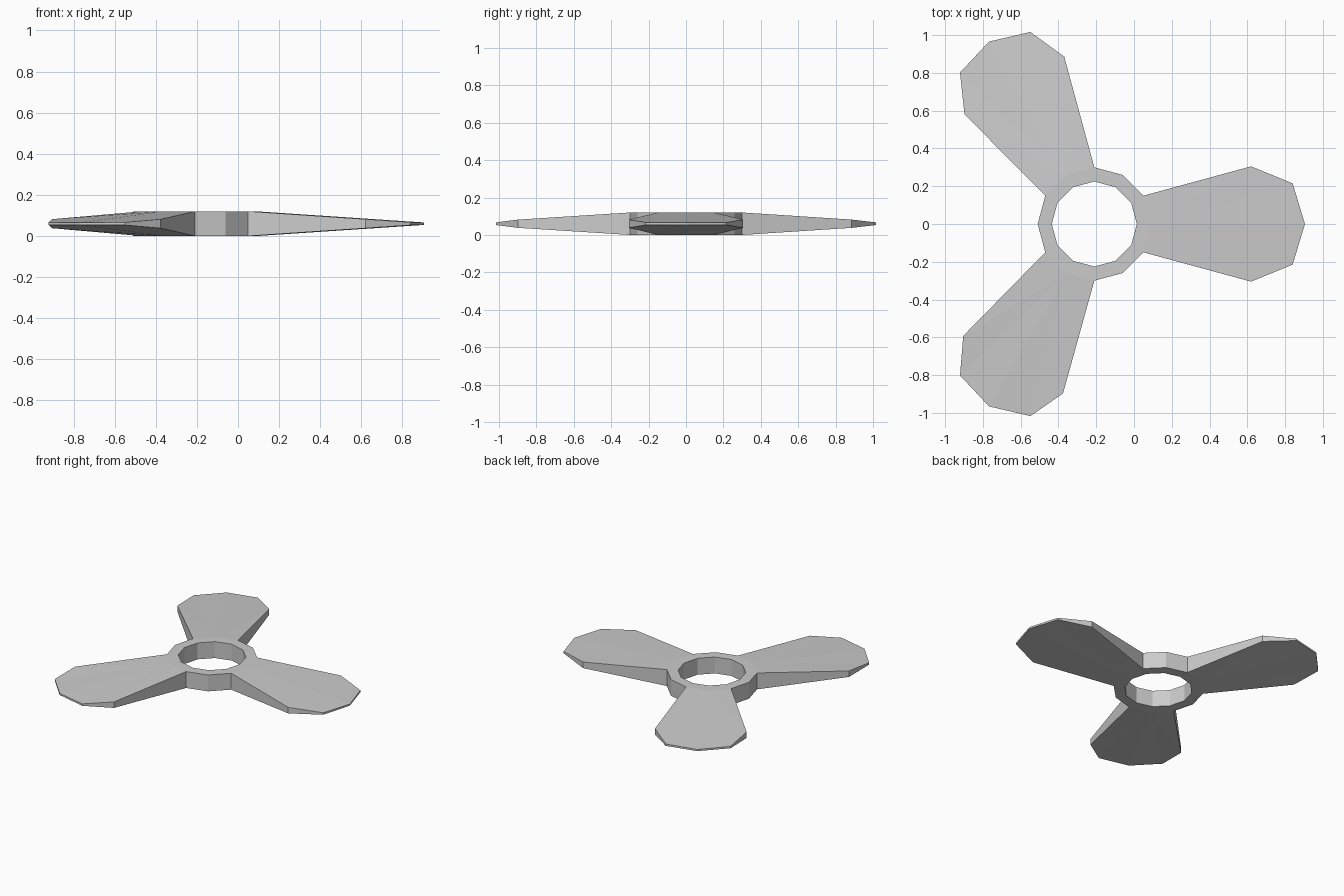
import bpy, bmesh, math

default = bpy.data.objects.get("Cube")
if default:
    bpy.data.objects.remove(default, do_unlink=True)

grey = bpy.data.materials.new("light_grey")
grey.use_nodes = True
colour = (0.6, 0.6, 0.6, 1)
grey.diffuse_color = colour
grey.node_tree.nodes["Principled BSDF"].inputs["Base Color"].default_value = colour

HUB_X, MID, HALF = -0.21, 0.06, 0.06
SIDES, OUTER, INNER = 12, 0.30, 0.225


def pair(bm, x, y, half):
    """Top and bottom vertex at one plan position."""
    return [bm.verts.new((x, y, MID + s * half)) for s in (1, -1)]


def wall(bm, a, b):
    bm.faces.new((a[0], a[1], b[1], b[0]))


def finish(bm, name):
    bmesh.ops.recalc_face_normals(bm, faces=bm.faces)
    mesh = bpy.data.meshes.new(name)
    bm.to_mesh(mesh)
    bm.free()
    mesh.materials.append(grey)
    obj = bpy.data.objects.new(name, mesh)
    bpy.context.collection.objects.link(obj)
    obj.location.x = HUB_X
    return obj


bm = bmesh.new()

# Hub ring
rings = []
for radius in (OUTER, INNER):
    angles = [math.tau * i / SIDES for i in range(SIDES)]
    rings.append([pair(bm, radius * math.cos(a), radius * math.sin(a), HALF) for a in angles])
outer, inner = rings
for i in range(SIDES):
    j = (i + 1) % SIDES
    wall(bm, inner[i], inner[j])
    for k in (0, 1):
        bm.faces.new((outer[i][k], outer[j][k], inner[j][k], inner[i][k]))
    # The blades cover the hub sides on either side of every fourth corner
    if i % 4 in (1, 2):
        wall(bm, outer[i], outer[j])

# Three tapering blades grown from the hub corners
for n, shoulder in enumerate((0.83, 0.847, 0.86)):
    turn = math.tau * n / 3
    plan = [(shoulder, -0.305, 0.022), (1.05, -0.215, 0.007), (1.115, 0, 0.006),
            (1.05, 0.215, 0.007), (shoulder, 0.305, 0.022)]
    edge = [pair(bm, r * math.cos(turn) - w * math.sin(turn),
                 r * math.sin(turn) + w * math.cos(turn), half) for r, w, half in plan]
    root = outer[4 * n]
    outline = [outer[4 * n - 1]] + edge + [outer[4 * n + 1]]
    for a, b in zip(outline, outline[1:]):
        wall(bm, a, b)
        for k in (0, 1):
            bm.faces.new((root[k], a[k], b[k]))

finish(bm, "three_blade_rotor")
